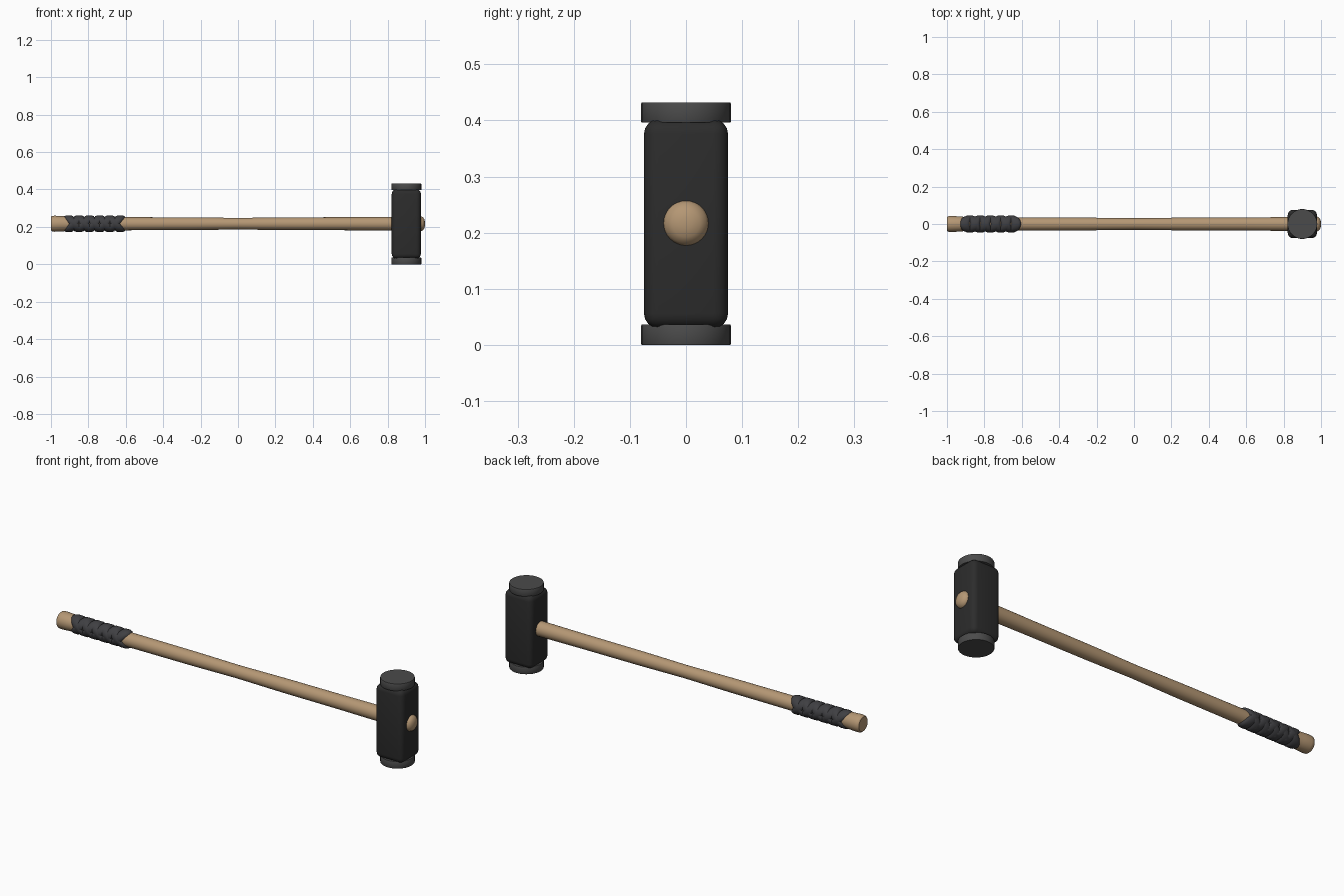
import bpy, bmesh, math
from mathutils import Matrix, Vector

cube = bpy.data.objects.get("Cube")
if cube:
    bpy.data.objects.remove(cube, do_unlink=True)

AXIS_Z = 0.217
HEAD_X = 0.9


def make_material(name, rgb):
    m = bpy.data.materials.new(name)
    m.use_nodes = True
    m.diffuse_color = (*rgb, 1)
    m.node_tree.nodes["Principled BSDF"].inputs["Base Color"].default_value = (*rgb, 1)
    return m


wood = make_material("tan wood", (0.46, 0.31, 0.175))
iron = make_material("black iron", (0.025, 0.025, 0.025))
steel = make_material("dark steel", (0.07, 0.07, 0.07))
wrap = make_material("grey wrap", (0.05, 0.05, 0.055))


def finish(bm, name, mat, angle=40):
    bmesh.ops.recalc_face_normals(bm, faces=bm.faces)
    me = bpy.data.meshes.new(name)
    bm.to_mesh(me)
    bm.free()
    ob = bpy.data.objects.new(name, me)
    bpy.context.collection.objects.link(ob)
    me.materials.append(mat)
    bpy.ops.object.select_all(action="DESELECT")
    ob.select_set(True)
    bpy.context.view_layer.objects.active = ob
    bpy.ops.object.shade_smooth_by_angle(angle=math.radians(angle))
    return ob


def lathe(name, profile, mat, matrix, sides=32):
    """Revolve (radius, height) points around local z, then place the result."""
    bm = bmesh.new()
    rings = []
    for r, h in profile:
        rings.append([bm.verts.new((r * math.cos(math.tau * i / sides),
                                    r * math.sin(math.tau * i / sides), h))
                      for i in range(sides)])
    for a, b in zip(rings, rings[1:]):
        for i in range(sides):
            j = (i + 1) % sides
            bm.faces.new((a[i], a[j], b[j], b[i]))
    bm.faces.new(rings[0])
    bm.faces.new(rings[-1])
    bm.transform(matrix)
    return finish(bm, name, mat)


# Handle: slim in the middle, flared at the butt and domed at the head end
handle_profile = [(0.036, -1.0), (0.041, -0.995), (0.043, -0.98), (0.041, -0.94),
                  (0.036, -0.88), (0.035, -0.6), (0.034, -0.25), (0.031, 0.0),
                  (0.034, 0.25), (0.035, 0.6), (0.037, 0.84), (0.041, 0.975),
                  (0.036, 0.988), (0.025, 0.996), (0.010, 1.0)]
lathe("handle", handle_profile, wood,
      Matrix.Translation((0, 0, AXIS_Z)) @ Matrix.Rotation(math.pi / 2, 4, "Y"))

# Hammer head: tall block with rounded edges
bm = bmesh.new()
bmesh.ops.create_cube(bm, size=1)
bm.transform(Matrix.Translation((HEAD_X, 0, 0.216)) @ Matrix.Diagonal((0.156, 0.15, 0.372, 1)))
bmesh.ops.bevel(bm, geom=bm.edges[:], offset=0.026, segments=4, profile=0.5, affect="EDGES")
finish(bm, "hammer_head", iron)

# Striking faces: round discs at both ends
for name, low in (("lower_striking_face", 0.0), ("upper_striking_face", 0.396)):
    lathe(name, [(0.079, 0), (0.080, 0.002), (0.080, 0.034), (0.079, 0.036)], steel,
          Matrix.Translation((HEAD_X, 0, low)))


# Grip: bands leaning both ways so that they cross on the front and back
def add_band(bm, x, lean, around=32):
    section = [(-0.028, -0.010), (-0.024, 0.002), (-0.012, 0.007),
               (0.012, 0.007), (0.024, 0.002), (0.028, -0.010)]
    rings = []
    for i in range(around):
        a = math.tau * i / around
        out = Vector((0, math.cos(a), math.sin(a)))
        base = Vector((x + lean * math.sin(a), 0, AXIS_Z))
        rings.append([bm.verts.new(base + out * (0.038 + h) + Vector((w, 0, 0)))
                      for w, h in section])
    n = len(section)
    for i in range(around):
        a, b = rings[i], rings[(i + 1) % around]
        for j in range(n):
            k = (j + 1) % n
            bm.faces.new((a[j], a[k], b[k], b[j]))


PITCH = 0.055
bm = bmesh.new()
for k in range(5):
    for side in (-1, 1):
        add_band(bm, -0.905 + PITCH * (k + 0.5) - 0.0, side * PITCH / 2)
finish(bm, "grip_wrap", wrap, 50)
